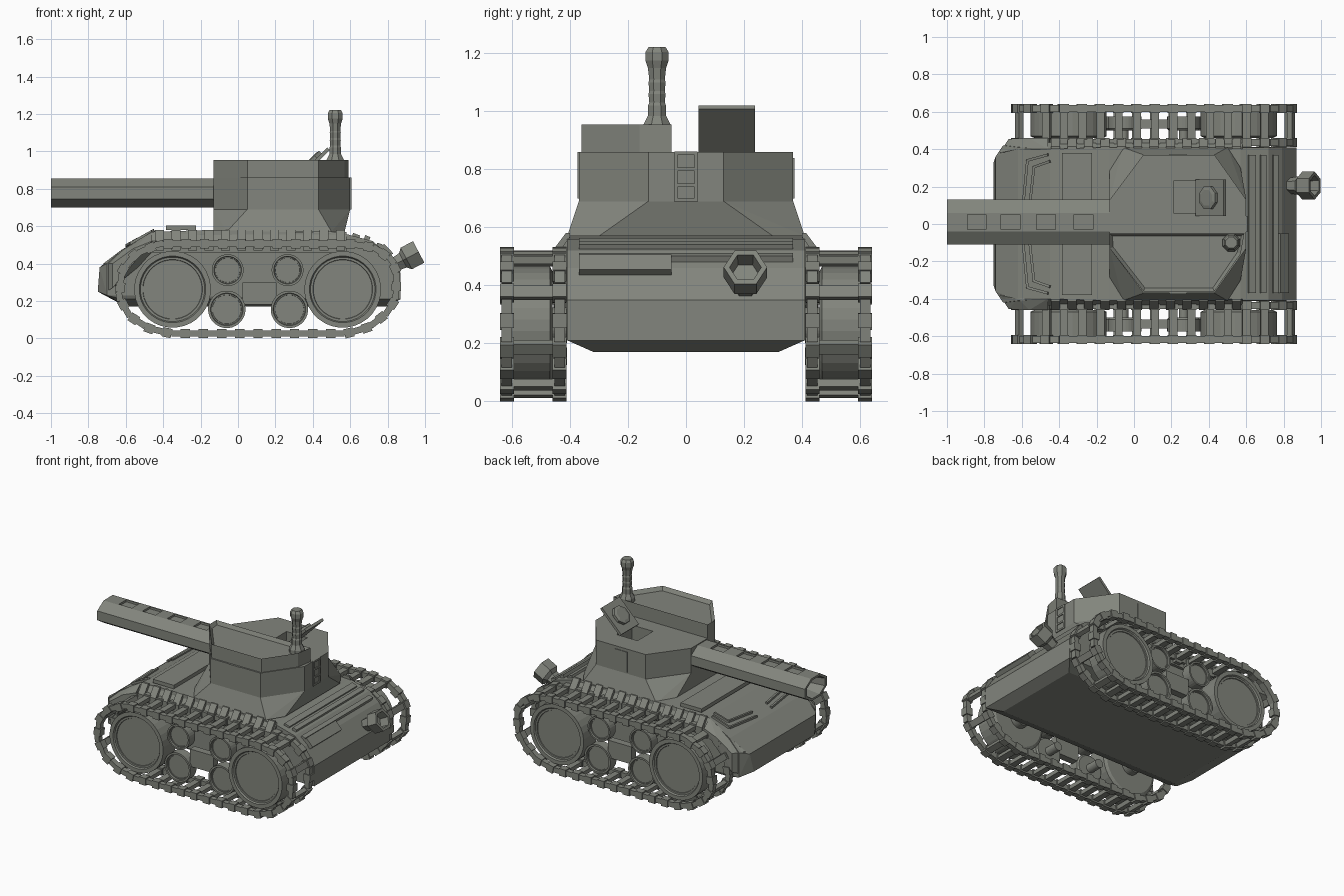
import bpy, bmesh, math
from mathutils import Vector, Matrix

if "Cube" in bpy.data.objects:
    bpy.data.objects.remove(bpy.data.objects["Cube"])

paint = bpy.data.materials.new('dull_green_grey')
paint.diffuse_color = (.225, .235, .205, 1)
paint.use_nodes = True
paint.node_tree.nodes["Principled BSDF"].inputs["Base Color"].default_value = paint.diffuse_color

def finish(bm, name):
    bmesh.ops.recalc_face_normals(bm, faces=bm.faces[:])
    me = bpy.data.meshes.new(name)
    bm.to_mesh(me)
    bm.free()
    me.materials.append(paint)
    ob = bpy.data.objects.new(name, me)
    bpy.context.collection.objects.link(ob)
    return ob

def convex(name, pts, mirror=False):
    bm = bmesh.new()
    for p in pts:
        bm.verts.new(p)
        if mirror:
            bm.verts.new((p[0], -p[1], p[2]))
    bmesh.ops.convex_hull(bm, input=bm.verts[:])
    bmesh.ops.dissolve_limit(bm, angle_limit=0.01, verts=bm.verts[:], edges=bm.edges[:])
    return finish(bm, name)

def add_box(bm, size, mat):
    bmesh.ops.create_cube(bm, size=1, matrix=mat @ Matrix.Diagonal((*size, 1)))

def box(name, loc, size, ry=0):
    bm = bmesh.new()
    add_box(bm, size, Matrix.Translation(loc) @ Matrix.Rotation(ry, 4, 'Y'))
    return finish(bm, name)

def prism(name, outline, z0, z1, inset=0, depth=0):
    bm = bmesh.new()
    f = bm.faces.new([bm.verts.new((x, y, z0)) for x, y in outline])
    ext = bmesh.ops.extrude_face_region(bm, geom=[f], use_keep_orig=True)['geom']
    for v in ext:
        if isinstance(v, bmesh.types.BMVert):
            v.co.z = z1
    if inset:
        bmesh.ops.recalc_face_normals(bm, faces=bm.faces[:])
        top = [g for g in ext if isinstance(g, bmesh.types.BMFace)]
        bmesh.ops.inset_region(bm, faces=top, thickness=inset)
        bmesh.ops.translate(bm, verts=list(top[0].verts), vec=(0, 0, -depth))
    return finish(bm, name)

def lathe(name, profile, n, loc, axis=(0, 0, 1), scale=(1, 1), phase=0.5):
    """Spin (radius, height) pairs around an axis and cap both ends."""
    bm = bmesh.new()
    m = Matrix.Translation(loc) @ Vector(axis).to_track_quat('Z', 'Y').to_matrix().to_4x4()
    rings = []
    for r, h in profile:
        a = [2 * math.pi * (i + phase) / n for i in range(n)]
        rings.append([bm.verts.new(m @ Vector((r * math.cos(t) * scale[0], r * math.sin(t) * scale[1], h))) for t in a])
    for A, B in zip(rings, rings[1:]):
        for i in range(n):
            j = (i + 1) % n
            bm.faces.new((A[i], A[j], B[j], B[i]))
    bm.faces.new(rings[0])
    bm.faces.new(rings[-1])
    return finish(bm, name)

def cut(ob, cutter):
    mod = ob.modifiers.new('cut', 'BOOLEAN')
    mod.operation, mod.object, mod.solver = 'DIFFERENCE', cutter, 'EXACT'
    cutter.hide_render = True
    bpy.context.view_layer.objects.active = ob
    bpy.ops.object.modifier_apply(modifier=mod.name)
    bpy.data.objects.remove(cutter)

# hull with sloped nose, chamfered belly and angled tail
convex('hull', [(-.60, .32, .17), (.80, .32, .17), (-.62, .41, .21), (.87, .41, .21), (.87, .41, .35),
                (.79, .41, .46), (.72, .41, .52), (.57, .41, .56), (-.13, .41, .58), (-.45, .40, .57),
                (-.62, .41, .475), (-.70, .42, .40), (-.74, .36, .38), (-.75, .33, .25), (-.70, .42, .23)], True)

# fenders at the front corners, ledges and triangular brackets along the sides
for s in (1, -1):
    convex('front_fender', [(x, s * y, z) for x, y, z in
           [(-.72, .38, .24), (-.72, .38, .40), (-.67, .455, .27), (-.67, .455, .40), (-.56, .46, .44),
            (-.56, .46, .48), (-.46, .46, .52), (-.46, .40, .57), (-.62, .40, .475), (-.46, .40, .44)]])
    convex('side_ledge', [(x, s * y, z) for x in (-.46, .58) for y, z in [(.40, .46), (.435, .46), (.435, .52), (.40, .57)]])
    for i in range(12):
        x = -.42 + i * .088
        convex('side_bracket', [(x + d, s * y, z) for d in (-.024, .024)
                                for y, z in [(.40, .47), (.46, .47), (.46, .52), (.415, .58), (.40, .58)]])

# nose vent frames lying on the front slope
def slope(x, y):
    return Vector((x, y, .482 + (x + .62) * .56))
bm = bmesh.new()
for s in (1, -1):
    for d in (0, .035):
        pts = [slope(-.46 + d * .3, s * (.37 - d)), slope(-.57 + d, s * (.34 - d)), slope(-.595 + d, s * .08)]
        for a, b in zip(pts, pts[1:]):
            v = b - a
            add_box(bm, (.014, .014, v.length), Matrix.Translation((a + b) / 2) @ v.to_track_quat('Z', 'Y').to_matrix().to_4x4())
finish(bm, 'nose_vents')
box('deck_plate', (-.305, 0, .592), (.16, .76, .025))

# engine deck ridges and tail panel
for x, z, w in [(.63, .545, .04), (.69, .535, .03), (.755, .495, .03)]:
    box('engine_deck_ridge', (x, 0, z), (w, .74, .025), .35)
box('tail_panel', (.795, -.21, .47), (.03, .32, .07), -.75)
lathe('exhaust_pipe', [(.04, 0), (.05, .07), (.075, .09), (.075, .165), (.055, .165), (.05, .10)], 6,
      (.82, .205, .385), (.85, 0, .45), phase=0)

# turret: flared base, octagonal body, raised half with a sunken roof
octo = [(-.13, -.13), (.05, -.37), (.43, -.37), (.60, -.13), (.60, .13), (.43, .37), (.05, .37), (-.13, .13)]
convex('turret_base', [(x, y, .69) for x, y in octo] +
       [(x, s * y, z) for x, y, z in [(-.13, .30, .57), (-.06, .41, .57), (.50, .41, .57), (.57, .30, .57)] for s in (1, -1)])
body = prism('turret_body', octo, .69, .86)
cut(body, box('hatch_cutter', (.29, .145, .86), (.16, .17, .22)))
prism('turret_raised_half', [(-.13, -.13), (.05, -.36), (.43, -.36), (.57, -.16), (.59, -.05), (-.13, -.05)], .84, .955, .02, .025)
box('side_door', (.235, -.37, .78), (.09, .008, .16))
box('side_door', (.235, .37, .77), (.09, .008, .14))

# open hatch lid with octagonal boss
bm = bmesh.new()
add_box(bm, (.21, .195, .018), Matrix.Translation((.41, .14, .94)) @ Matrix.Rotation(math.radians(-45), 4, 'Y'))
finish(bm, 'hatch_lid')
lathe('hatch_lid_boss', [(.065, 0), (.065, .02), (.045, .025)], 8, (.405, .14, .945), (-1, 0, 1))

# rear ladder
for s in (-1, 1):
    box('ladder_rail', (.598, s * .036, .775), (.015, .012, .17))
for z in (.695, .745, .80, .855):
    box('ladder_rung', (.598, 0, z), (.015, .08, .012))

# periscope with ribbed neck and bulged head
lathe('periscope', [(.05, .86), (.05, .955), (.034, .985), (.034, 1.02), (.029, 1.03), (.032, 1.06), (.029, 1.07), (.032, 1.10),
                    (.029, 1.11), (.034, 1.15), (.043, 1.175), (.043, 1.205), (.032, 1.222)], 8, (.52, -.10, 0))

# flattened octagonal gun barrel with hollow muzzle and top slots
k = 1 / math.cos(math.pi / 8)
barrel = lathe('gun_barrel', [(k, 0), (k, .90), (.82 * k, .90), (.6 * k, .80)], 8, (-.10, .01, .777), (-1, 0, 0), (.12, .077))
for x in (-.84, -.66, -.47, -.27):
    cut(barrel, box('slot_cutter', (x, .01, .86), (.10, .08, .04)))

# running gear: wheels, thin rollers on axles and suspension blocks on both sides
wheels = [('large_wheel', -.35, .262, .205), ('large_wheel', .56, .262, .205), ('upper_roller', -.055, .365, .085),
          ('upper_roller', .265, .365, .085), ('lower_roller', -.06, .155, .10), ('lower_roller', .275, .155, .10)]
for s in (1, -1):
    for name, x, z, r in wheels:
        a, b = (.05, .20) if r > .2 else (.09, .165)
        prof = [(.3 * r, 0), (.3 * r, a), (.9 * r, a), (r, a + .01), (r, b), (.87 * r, b),
                (.84 * r, b - .01), (.78 * r, b - .01), (.77 * r, b - .015)]
        lathe(name, prof, 32, (x, s * .41, z), (0, s, 0))
    box('suspension_block', (.115, s * .535, .24), (.18, .05, .12))

# tracks: blocks and thin links along a closed path, joined by cross bars
path = [Vector((x, 0, z)) for x, z in [(-.36, .026), (.58, .026), (.70, .06), (.79, .13), (.843, .21), (.85, .35), (.82, .42),
        (.73, .485), (.60, .505), (-.42, .505), (-.55, .45), (-.62, .36), (-.635, .22), (-.58, .12), (-.48, .055)]]
lens = [(path[(i + 1) % len(path)] - p).length for i, p in enumerate(path)]

def along(t):
    t %= sum(lens)
    for i, l in enumerate(lens):
        if t <= l:
            return path[i].lerp(path[(i + 1) % len(path)], t / l)
        t -= l
    return path[0]

count = 36
step = sum(lens) / count
for s in (1, -1):
    bm = bmesh.new()
    for i in range(count * 2):
        t = .467 + i * step / 2
        p = along(t)
        d = along(t + .02) - along(t - .02)
        m = Matrix.Translation(p) @ Matrix.Rotation(math.atan2(-d.z, d.x), 4, 'Y')
        size = (.05, .048, .05) if i % 2 == 0 else (.05, .036, .034)
        for y in (.436, .618):
            add_box(bm, size, Matrix.Translation((0, s * y, 0)) @ m)
        # full set of bars on the straight runs, every second one on the curves
        if i % 4 == 0 or (i % 2 == 0 and -.45 < p.x < .62):
            add_box(bm, (.042, .15, .028), Matrix.Translation((0, s * .527, 0)) @ m)
    finish(bm, 'left_track' if s < 0 else 'right_track')
